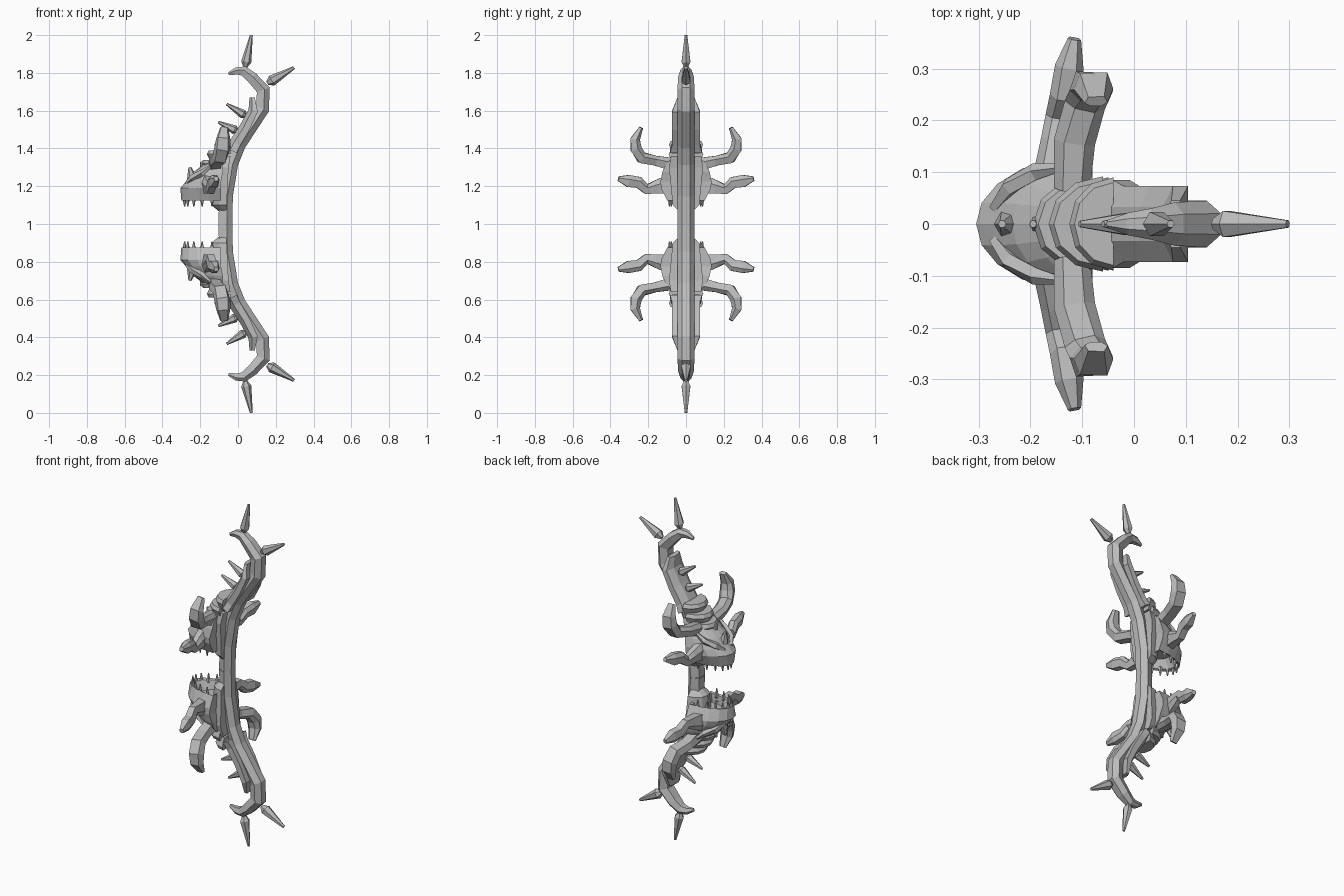
import bpy, bmesh, math
from mathutils import Vector

cube = bpy.data.objects.get("Cube")
if cube:
    bpy.data.objects.remove(cube)

GREY = (0.5, 0.5, 0.5, 1)
mat = bpy.data.materials.new("grey metal")
mat.use_nodes = True
mat.diffuse_color = GREY
mat.node_tree.nodes["Principled BSDF"].inputs["Base Color"].default_value = GREY

X, Y = Vector((1, 0, 0)), Vector((0, 1, 0))


def ngon(n):
    """Unit polygon section."""
    return [(math.cos(math.tau * i / n), math.sin(math.tau * i / n)) for i in range(n)]


def emit(name, rings, both_sides=False, start_cap=True):
    """Skin a list of rings; mirror to the lower half and optionally across y."""
    bm = bmesh.new()
    loops = [[bm.verts.new(p) for p in ring] for ring in rings]
    for a, b in zip(loops, loops[1:]):
        for i in range(len(a)):
            j = (i + 1) % len(a)
            bm.faces.new((a[i], a[j], b[j], b[i]))
    if start_cap:
        bm.faces.new(loops[0][::-1])
    bm.faces.new(loops[-1])
    bmesh.ops.recalc_face_normals(bm, faces=bm.faces)
    mesh = bpy.data.meshes.new(name)
    bm.to_mesh(mesh)
    bm.free()
    mesh.materials.append(mat)
    obj = bpy.data.objects.new(name, mesh)
    obj.location.z = 1
    bpy.context.collection.objects.link(obj)
    mod = obj.modifiers.new("mirror", "MIRROR")
    mod.use_axis = (False, both_sides, True)
    return obj


def sweep(name, path, section, ref, **options):
    """Sweep a section along (x, y, z, half_u, half_v); heights are from the middle."""
    pts = [Vector(p[:3]) for p in path]
    rings = []
    for i, (c, p) in enumerate(zip(pts, path)):
        t = (pts[min(i + 1, len(pts) - 1)] - pts[max(i - 1, 0)]).normalized()
        v = (ref - t * ref.dot(t)).normalized()
        u = v.cross(t)
        rings.append([c + u * (a * p[3]) + v * (b * p[4]) for a, b in section])
    return emit(name, rings, **options)


def shell(name, levels, steps=10):
    """Half-round body from levels of (z, back x, front x, half width)."""
    angles = [math.pi * (i / steps - 0.5) for i in range(steps + 1)]
    return emit(name, [[(b + (f - b) * math.cos(a), w * math.sin(a), z) for a in angles]
                       for z, b, f, w in levels])


def spike(name, base, tip, r, **options):
    """Tapered spike with a pinched foot and a blunt tip."""
    a, b = Vector(base), Vector(tip)
    path = [(*a.lerp(b, k), r * s, r * s) for k, s in ((0, 0.4), (0.17, 1), (1, 0.28))]
    return sweep(name, path, ngon(6), Y, **options)


# Bow limb with bevelled outer edge and hooked end
limb_section = [(-1, -0.6), (0.2, -1), (1, -0.45), (1, 0.45), (0.2, 1), (-1, 0.6)]
limb_path = [(-0.067, 0, 0, 0.037, 0.045), (-0.063, 0, 0.15, 0.036, 0.045),
             (-0.035, 0, 0.32, 0.036, 0.045), (0.005, 0, 0.42, 0.036, 0.045),
             (0.13, 0, 0.61, 0.036, 0.045), (0.134, 0, 0.71, 0.036, 0.045),
             (0.075, 0, 0.775, 0.03, 0.042), (0.03, 0, 0.81, 0.026, 0.03),
             (-0.01, 0, 0.81, 0.019, 0.022), (-0.05, 0, 0.795, 0.008, 0.008)]
sweep("bow_limb", limb_path, limb_section, Y, start_cap=False)

# End spikes
spike("tip_spike", (0.038, 0, 0.83), (0.071, 0, 1), 0.027)
spike("outer_spike", (0.155, 0, 0.745), (0.297, 0, 0.828), 0.029)

# Armour slab on the inner side of the limb, with thorns
slab_section = [(-1, -0.45), (-0.2, -1), (1, -1), (1, 1), (-0.2, 1), (-1, 0.45)]
sweep("limb_slab", [(-0.035, 0, 0.39, 0.03, 0.085), (-0.015, 0, 0.43, 0.03, 0.073),
                    (0.035, 0, 0.51, 0.028, 0.073), (0.08, 0, 0.6, 0.025, 0.073),
                    (0.075, 0, 0.67, 0.014, 0.045)], slab_section, Y)
spike("upper_thorn", (0.045, 0, 0.57), (-0.06, 0, 0.635), 0.024)
spike("lower_thorn", (0.0, 0, 0.49), (-0.105, 0, 0.54), 0.024)

# Mount joining the head to the grip
shell("head_mount", [(0.07, -0.06, -0.105, 0.04), (0.1, -0.06, -0.14, 0.07),
                     (0.3, -0.05, -0.16, 0.09), (0.36, -0.04, -0.13, 0.08)], 6)

# Skull with a hollow mouth
shell("skull", [(0.18, -0.11, -0.24, 0.085), (0.13, -0.1, -0.275, 0.09),
                (0.125, -0.09, -0.3, 0.1), (0.19, -0.09, -0.305, 0.132),
                (0.225, -0.09, -0.275, 0.135), (0.275, -0.08, -0.235, 0.125),
                (0.31, -0.08, -0.19, 0.11), (0.34, -0.08, -0.15, 0.08)])

# Teeth around the jaw rim
for i in range(5):
    a = math.radians(9 + 17 * i)
    x, y = -0.095 - 0.19 * math.cos(a), 0.09 * math.sin(a)
    spike(f"tooth_{i + 1}", (x, y, 0.15), (x, y, 0.093), 0.012, both_sides=True)

# Nose horn and brow ridges
spike("nose_horn", (-0.24, 0, 0.23), (-0.255, 0, 0.3), 0.028)
spike("crown_horn", (-0.175, 0, 0.27), (-0.195, 0, 0.33), 0.026)
sweep("brow", [(-0.27, 0.03, 0.215, 0.012, 0.012), (-0.24, 0.07, 0.245, 0.02, 0.02),
               (-0.19, 0.1, 0.27, 0.018, 0.018), (-0.14, 0.11, 0.31, 0.008, 0.008)],
      ngon(5), X, both_sides=True)

# Overlapping neck plates
for i, (z, back, front, w) in enumerate([(0.27, -0.08, -0.195, 0.095),
                                         (0.32, -0.06, -0.165, 0.092),
                                         (0.37, -0.04, -0.125, 0.09)]):
    shell(f"neck_plate_{i + 1}", [(z, back, front + 0.025, w - 0.02), (z + 0.05, back, front, w),
                                  (z + 0.07, back, front + 0.01, w - 0.01)], 6)

# Curved side claws
claw_section = [(1, -0.5), (1, 0.5), (0.3, 1), (-1, 0.7), (-1, -0.7), (0.3, -1)]
sweep("upper_claw", [(-0.12, 0.07, 0.315, 0.035, 0.035), (-0.115, 0.16, 0.335, 0.026, 0.04),
                     (-0.095, 0.235, 0.352, 0.03, 0.04), (-0.083, 0.265, 0.4, 0.03, 0.042),
                     (-0.078, 0.268, 0.45, 0.025, 0.038), (-0.073, 0.237, 0.51, 0.01, 0.022)],
      claw_section, X, both_sides=True)
sweep("lower_claw", [(-0.16, 0.09, 0.21, 0.05, 0.035), (-0.15, 0.16, 0.195, 0.035, 0.03),
                     (-0.145, 0.21, 0.185, 0.026, 0.026), (-0.135, 0.25, 0.22, 0.03, 0.028),
                     (-0.125, 0.305, 0.228, 0.032, 0.028), (-0.115, 0.358, 0.24, 0.012, 0.013)],
      claw_section, X, both_sides=True)
